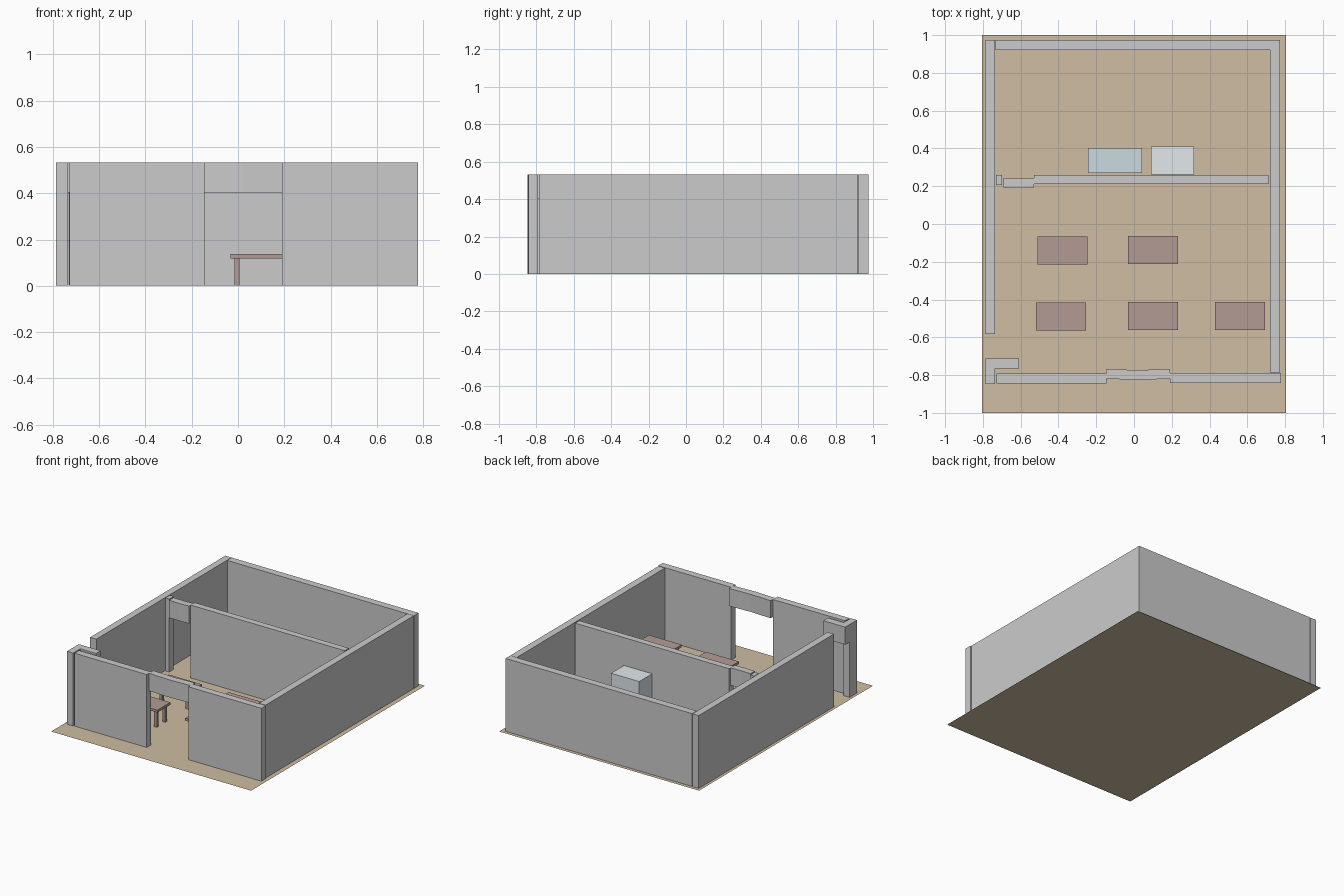
import bpy, bmesh

if "Cube" in bpy.data.objects:
    bpy.data.objects.remove(bpy.data.objects["Cube"])

H = 0.532        # wall height
DOOR = 0.404     # underside of the door headers
BASE = 0.001     # walls rest just on the floor


def material(name, rgb):
    m = bpy.data.materials.new(name)
    m.diffuse_color = (*rgb, 1)
    m.use_nodes = True
    m.node_tree.nodes["Principled BSDF"].inputs["Base Color"].default_value = m.diffuse_color
    return m


FLOOR = material("floor_tan", (0.62, 0.51, 0.36))
WOOD = material("table_brown", (0.45, 0.33, 0.30))
BLUE = material("pale_blue", (0.60, 0.70, 0.74))
WHITE = material("pale_white", (0.76, 0.81, 0.84))


def add_box(bm, x0, x1, y0, y1, z0, z1):
    vs = bmesh.ops.create_cube(bm, size=1)["verts"]
    for v in vs:
        v.co = (x1 if v.co.x > 0 else x0,
                y1 if v.co.y > 0 else y0,
                z1 if v.co.z > 0 else z0)


def finish(name, bm, mat=None):
    me = bpy.data.meshes.new(name)
    bmesh.ops.recalc_face_normals(bm, faces=bm.faces)
    bm.to_mesh(me)
    bm.free()
    ob = bpy.data.objects.new(name, me)
    bpy.context.collection.objects.link(ob)
    if mat:
        me.materials.append(mat)
    return ob


def box(name, x0, x1, y0, y1, z0=BASE, z1=H, mat=None):
    bm = bmesh.new()
    add_box(bm, x0, x1, y0, y1, z0, z1)
    return finish(name, bm, mat)


def header(name, line, depth):
    """Door header: strip following a slightly bent line, split into panels."""
    bm = bmesh.new()
    rings = [[bm.verts.new(p) for p in ((x, y, DOOR), (x, y + depth, DOOR),
                                        (x, y + depth, H), (x, y, H))]
             for x, y in line]
    for a, b in zip(rings, rings[1:]):
        for i in range(4):
            j = (i + 1) % 4
            bm.faces.new((a[i], a[j], b[j], b[i]))
    bm.faces.new(rings[0])
    bm.faces.new(rings[-1])
    return finish(name, bm)


def table(name, x0, y0, w=0.265, d=0.149, top=0.137, thick=0.018, leg=0.022, inset=0.016):
    bm = bmesh.new()
    add_box(bm, x0, x0 + w, y0, y0 + d, top - thick, top)
    for lx in (x0 + inset, x0 + w - inset - leg):
        for ly in (y0 + inset, y0 + d - inset - leg):
            add_box(bm, lx, lx + leg, ly, ly + leg, BASE, top - thick)
    return finish(name, bm, WOOD)


# Floor sheet
bm = bmesh.new()
bm.faces.new([bm.verts.new((x, y, 0)) for x, y in
              ((-0.806, -1), (0.806, -1), (0.806, 1), (-0.806, 1))])
finish("floor", bm, FLOOR)

# Outer walls
box("left_wall", -0.785, -0.735, -0.582, 0.975)
box("back_wall", -0.732, 0.772, 0.922, 0.975)
box("right_wall", 0.72, 0.772, -0.785, 0.920)
box("front_wall_right", 0.19, 0.778, -0.842, -0.79)
box("front_wall_left", -0.727, -0.145, -0.844, -0.792)
box("corner_post", -0.785, -0.735, -0.847, -0.762)

# Partition between the two rooms
box("partition_wall", -0.53, 0.712, 0.212, 0.26)
box("partition_post", -0.73, -0.70, 0.206, 0.26)

# Headers over the doorways
header("front_door_header", [(-0.145, -0.819), (0.02, -0.826), (0.19, -0.819)], 0.052)
header("partition_door_header", [(-0.69, 0.193), (-0.61, 0.19), (-0.53, 0.193)], 0.05)
box("side_door_header", -0.785, -0.608, -0.766, -0.712, DOOR, H)

# Tables in the front room
for i, (x, y) in enumerate([(-0.51, -0.215), (-0.032, -0.213), (-0.519, -0.565),
                            (-0.032, -0.562), (0.428, -0.562)], 1):
    table(f"table_{i}", x, y)

# Low chest and tall cabinet in the back room
box("low_chest", -0.243, 0.042, 0.27, 0.402, BASE, 0.135, BLUE)
box("tall_cabinet", 0.09, 0.317, 0.262, 0.41, BASE, 0.33, WHITE)
